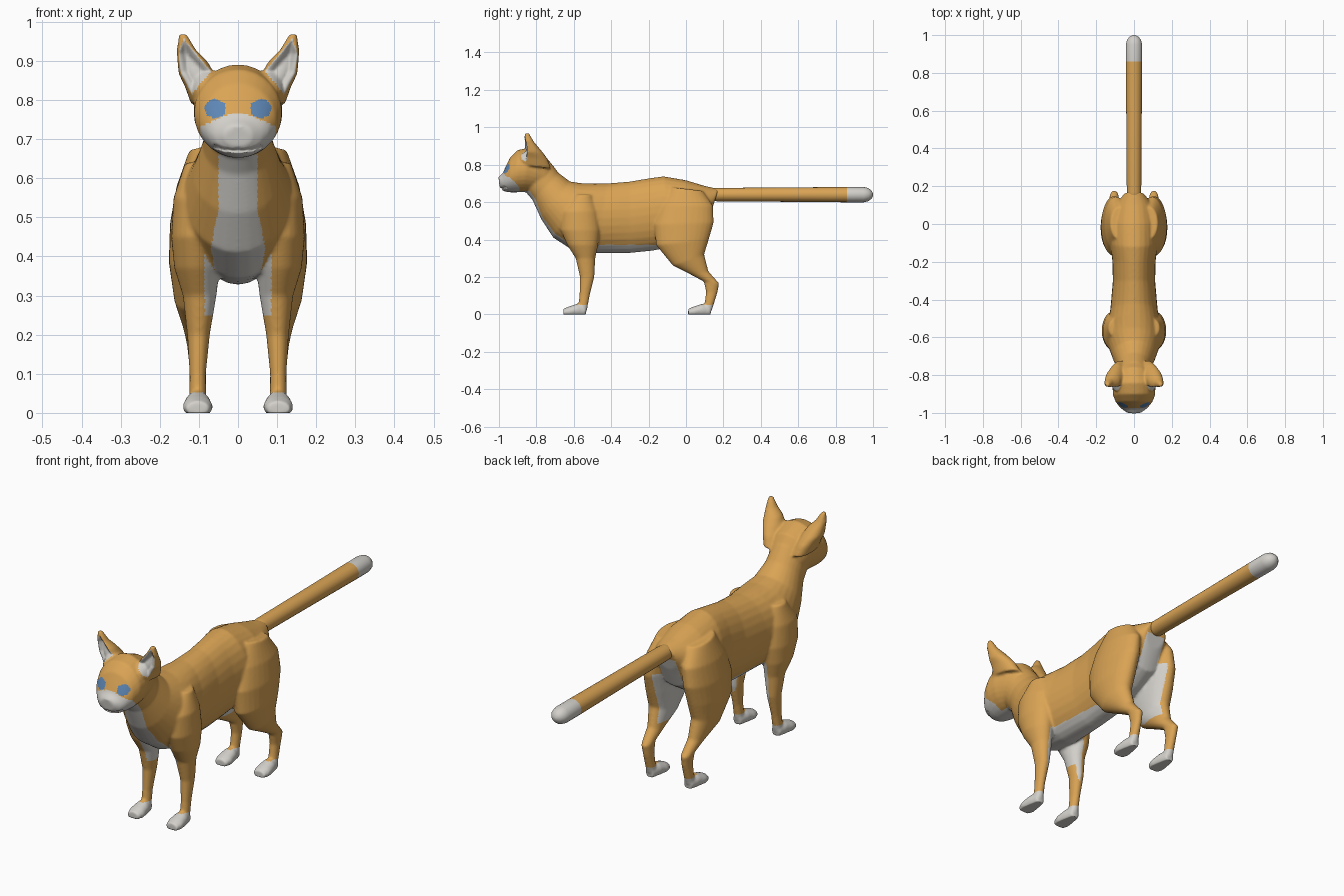
import bpy, bmesh, math
from mathutils import Vector


def material(name, rgb):
    m = bpy.data.materials.new(name)
    m.diffuse_color = (*rgb, 1)
    return m


MATS = [material("ginger fur", (0.70, 0.37, 0.09)),
        material("white fur", (0.65, 0.63, 0.59)),
        material("blue eyes", (0.11, 0.24, 0.46))]
GINGER, WHITE, BLUE = 0, 1, 2


def loft(bm, rings, side=1, n=28):
    """Skin of elliptical rings: (y1, z1, y2, z2, centre x, half width);
    the two y,z points are the ends of each ring in side view."""
    loops = []
    for y1, z1, y2, z2, xc, rx in rings:
        c = Vector((side * xc, (y1 + y2) / 2, (z1 + z2) / 2))
        u = Vector((0, (y1 - y2) / 2, (z1 - z2) / 2))
        loops.append([bm.verts.new(c + Vector((rx, 0, 0)) * math.cos(a) + u * math.sin(a))
                      for a in (2 * math.pi * k / n for k in range(n))])
    faces = [bm.faces.new(loops[0]), bm.faces.new(loops[-1])]
    for a, b in zip(loops, loops[1:]):
        faces += [bm.faces.new((a[k], a[(k + 1) % n], b[(k + 1) % n], b[k])) for k in range(n)]
    bmesh.ops.recalc_face_normals(bm, faces=faces)


def to_object(bm, name):
    me = bpy.data.meshes.new(name)
    bm.to_mesh(me)
    bm.free()
    for m in MATS:
        me.materials.append(m)
    ob = bpy.data.objects.new(name, me)
    bpy.context.collection.objects.link(ob)
    return ob


bm = bmesh.new()
# torso and neck
loft(bm, [(-.73, .82, -.87, .67, 0, .085), (-.68, .755, -.82, .61, 0, .09),
          (-.62, .71, -.775, .51, 0, .115), (-.55, .70, -.71, .41, 0, .14),
          (-.48, .70, -.61, .345, 0, .14), (-.42, .70, -.48, .328, 0, .125),
          (-.30, .71, -.30, .328, 0, .112), (-.20, .727, -.18, .34, 0, .115),
          (-.12, .738, -.08, .36, 0, .128), (0, .717, .01, .40, 0, .128),
          (.10, .687, .09, .45, 0, .105), (.175, .67, .135, .55, 0, .055)])
# head and muzzle
loft(bm, [(-.72, .80, -.80, .665, 0, .085), (-.76, .86, -.84, .655, 0, .10),
          (-.84, .892, -.87, .653, 0, .114), (-.90, .878, -.91, .652, 0, .112),
          (-.94, .84, -.942, .652, 0, .098), (-.962, .795, -.967, .656, 0, .08),
          (-.98, .755, -.984, .664, 0, .062), (-1.003, .735, -.996, .68, 0, .036)])
for s in (1, -1):
    # ears
    loft(bm, [(-.89, .80, -.72, .78, .075, .045), (-.885, .84, -.74, .83, .092, .044),
              (-.88, .87, -.765, .865, .106, .046), (-.873, .90, -.79, .895, .116, .039),
              (-.868, .93, -.815, .925, .132, .025), (-.86, .971, -.838, .967, .141, .010)], s)
    # front legs
    loft(bm, [(-.60, .64, -.50, .64, .09, .045), (-.67, .55, -.47, .55, .10, .065),
              (-.67, .45, -.46, .45, .105, .066), (-.635, .37, -.47, .37, .105, .058),
              (-.59, .30, -.485, .30, .098, .043), (-.567, .20, -.49, .20, .101, .029),
              (-.57, .10, -.515, .10, .103, .021), (-.578, .02, -.53, .02, .103, .022)], s)
    # hind legs
    loft(bm, [(-.08, .68, .09, .66, .08, .045), (-.14, .58, .145, .58, .095, .062),
              (-.17, .48, .148, .49, .106, .068), (-.16, .37, .122, .40, .111, .066),
              (-.07, .26, .097, .32, .113, .05), (.03, .21, .12, .23, .108, .033),
              (.095, .175, .178, .165, .105, .025), (.107, .12, .168, .115, .103, .021),
              (.095, .02, .138, .02, .103, .022)], s)
    # paws
    for y in (-.54, .127):
        loft(bm, [(y + .005, .045, y + .005, -.008, .103, .022), (y - .04, .057, y - .04, -.012, .103, .033),
                  (y - .085, .042, y - .085, -.012, .103, .039), (y - .115, .03, y - .115, -.008, .103, .03)], s)

# blend the parts into one skin
raw = to_object(bm, "body")
rm = raw.modifiers.new("blend", 'REMESH')
rm.mode = 'VOXEL'
rm.voxel_size = 0.006
sm = raw.modifiers.new("soften", 'SMOOTH')
sm.factor = 0.5
sm.iterations = 7
deps = bpy.context.evaluated_depsgraph_get()
blended = bpy.data.meshes.new_from_object(raw.evaluated_get(deps))
bm = bmesh.new()
bm.from_mesh(blended)
bpy.data.objects.remove(raw)
bm.normal_update()

EAR = [(.14, .957), (.152, .92), (.147, .87), (.118, .815), (.068, .873)]


def ear_depth(x, z):
    """Distance inside the ear opening seen from the front."""
    d = 1
    for (ax, az), (bx, bz) in zip(EAR, EAR[1:] + EAR[:1]):
        ex, ez = bx - ax, bz - az
        d = min(d, (ez * (x - ax) - ex * (z - az)) / math.hypot(ex, ez))
    return d


# hollow the ears, groove the mouth, flatten the soles
for v in bm.verts:
    x, y, z = abs(v.co.x), v.co.y, v.co.z
    if z > .8 and v.normal.y < -.05 and y < -.8:
        v.co.y += max(0, min(ear_depth(x, z), .018)) * 1.6
    if y < -.93 and x < .062 and abs(z - .671 - 3 * x * x) < .0045:
        v.co.y += .008
    v.co.z = max(z, 0)
bm.normal_update()


def fur(c, n):
    """Colour of a face from its place and direction."""
    x, y, z = abs(c.x), c.y, c.z
    inward = n.x * c.x < 0
    if y < -.88 and z > .65:
        if ((x - .058) / .027) ** 2 + ((z - .778) / .024) ** 2 < 1:
            return BLUE
        if z < min(.775 - .45 * x, .77 - (y + .98)) and y < -.89:
            return WHITE
    if z > .8:
        return WHITE if n.y < .1 and y < -.81 and ear_depth(x, z) > 0 else GINGER
    if z < .052:
        return WHITE
    if y < -.45:                                     # bib
        bib = .05 + .02 * max(0, 1 - abs(z - .42) / .1)
        if z < .66 and x < bib and n.z < .5:
            return WHITE
    if z < .372 and -.5 < y < -.15 and x < .1:       # belly
        return WHITE
    if y > -.5 and x < .052 and z < .61 and n.z < .5:  # rear
        return WHITE
    if inward and x < .085 and .25 < z < .5:         # inner legs
        return WHITE
    return GINGER


for f in bm.faces:
    f.material_index = fur(f.calc_center_median(), f.normal)
    f.smooth = True
body = to_object(bm, "body")

# tail with white rounded tip
bm = bmesh.new()
loft(bm, [(y, .64 + r, y, .64 - r, 0, r * 1.06) for y, r in
          ((.10, .03), (.17, .036), (.5, .038), (.86, .041), (.95, .041),
           (.975, .035), (.992, .022), (1.0, .006))], n=20)
for f in bm.faces:
    f.material_index = WHITE if f.calc_center_median().y > .86 else GINGER
    f.smooth = True
to_object(bm, "tail")
